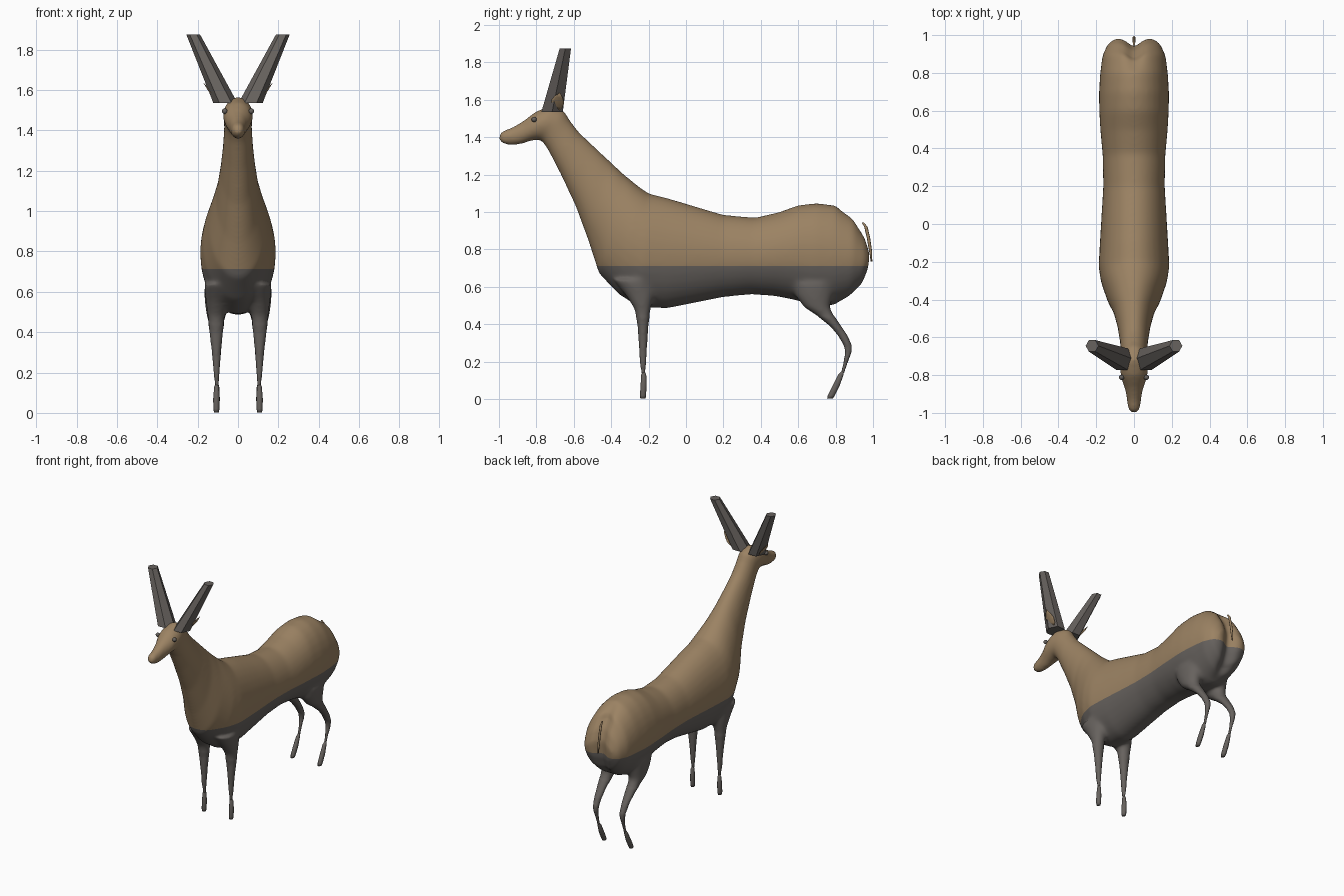
import bpy, bmesh, math
from mathutils import Vector

cube = bpy.data.objects.get("Cube")
if cube:
    bpy.data.objects.remove(cube)


def material(name, rgb):
    m = bpy.data.materials.new(name)
    m.use_nodes = True
    m.diffuse_color = (*rgb, 1)
    m.node_tree.nodes["Principled BSDF"].inputs["Base Color"].default_value = (*rgb, 1)
    return m


tan = material("tan coat", (0.33, 0.225, 0.125))
grey = material("dark grey", (0.135, 0.122, 0.112))


def loft(bm, rings):
    """Skin a list of point rings and cap both ends."""
    loops = [[bm.verts.new(p) for p in ring] for ring in rings]
    n = len(loops[0])
    for a, b in zip(loops, loops[1:]):
        for i in range(n):
            j = (i + 1) % n
            bm.faces.new((a[i], a[j], b[j], b[i]))
    bm.faces.new(loops[0])
    bm.faces.new(loops[-1][::-1])


def ellipse(centre, u, v, sides):
    step = math.tau / sides
    return [centre + u * math.cos(i * step) + v * math.sin(i * step) for i in range(sides)]


def column(bm, sections, side, sides):
    """Stack of level ellipses given as x, y, z, x radius, y radius."""
    loft(bm, [ellipse(Vector((side * x, y, z)), Vector((rx, 0, 0)), Vector((0, ry, 0)), sides)
              for x, y, z, rx, ry in sections])


def finish(bm, name, mats, smooth=True):
    bmesh.ops.recalc_face_normals(bm, faces=bm.faces[:])
    me = bpy.data.meshes.new(name)
    bm.to_mesh(me)
    bm.free()
    ob = bpy.data.objects.new(name, me)
    bpy.context.collection.objects.link(ob)
    for m in mats:
        me.materials.append(m)
    for p in me.polygons:
        p.use_smooth = smooth
    return ob


# Trunk, neck and head: top y, z, bottom y, z, half width
TRUNK = [
    (.985, .80, .975, .68, .105), (.96, .88, .945, .60, .14), (.90, .975, .88, .54, .168),
    (.80, 1.035, .78, .50, .18), (.70, 1.048, .68, .50, .186), (.60, 1.037, .58, .53, .184),
    (.50, 1.0, .48, .55, .178), (.37, .97, .35, .56, .166), (.20, .985, .20, .545, .163),
    (.05, 1.03, .05, .515, .172), (-.10, 1.075, -.10, .485, .181), (-.20, 1.10, -.25, .49, .188),
    (-.25, 1.135, -.36, .56, .175), (-.33, 1.20, -.465, .67, .142), (-.41, 1.275, -.52, .84, .108),
    (-.50, 1.36, -.59, 1.03, .087), (-.57, 1.425, -.67, 1.20, .075), (-.62, 1.49, -.74, 1.335, .069),
    (-.65, 1.54, -.775, 1.385, .071), (-.72, 1.568, -.80, 1.385, .075), (-.80, 1.54, -.83, 1.38, .07),
    (-.87, 1.488, -.88, 1.362, .048), (-.93, 1.453, -.93, 1.355, .038),
    (-.975, 1.437, -.98, 1.363, .034), (-.997, 1.425, -1.0, 1.385, .022)]
FORELEG = [(.10, -.28, .64, .07, .11), (.105, -.245, .55, .055, .075), (.108, -.232, .48, .044, .044),
           (.108, -.23, .40, .034, .03), (.107, -.23, .30, .023, .023), (.106, -.23, .20, .015, .018),
           (.105, -.228, .13, .009, .010)]
HINDLEG = [(.10, .68, .62, .07, .12), (.105, .685, .55, .06, .10), (.108, .70, .49, .05, .07),
           (.108, .752, .44, .04, .045), (.107, .80, .39, .032, .03), (.106, .838, .34, .026, .026),
           (.105, .866, .285, .021, .022), (.105, .868, .25, .017, .018), (.105, .852, .19, .011, .012),
           (.105, .834, .13, .009, .010)]

bm = bmesh.new()
rings = []
for ty, tz, by, bz, w in TRUNK:
    top, bottom = Vector((0, ty, tz)), Vector((0, by, bz))
    rings.append(ellipse((top + bottom) / 2, Vector((w, 0, 0)), (top - bottom) / 2, 32))
loft(bm, rings)
for side in (-1, 1):
    column(bm, FORELEG, side, 16)
    column(bm, HINDLEG, side, 16)
body = finish(bm, "body", [tan, grey])

# Fuse trunk and legs into one skin
mod = body.modifiers.new("fuse", "REMESH")
mod.mode = "VOXEL"
mod.voxel_size = 0.009
fused = bpy.data.meshes.new_from_object(body.evaluated_get(bpy.context.evaluated_depsgraph_get()))
body.modifiers.clear()

bm = bmesh.new()
bm.from_mesh(fused)
trunk = [v for v in bm.verts if v.co.z > 0.44]
for _ in range(14):
    bmesh.ops.smooth_vert(bm, verts=trunk, factor=0.5, use_axis_x=True, use_axis_y=True, use_axis_z=True)
bmesh.ops.smooth_vert(bm, verts=bm.verts[:], factor=0.5, use_axis_x=True, use_axis_y=True, use_axis_z=True)
# Groove down the middle of the rump
for v in bm.verts:
    if v.co.y > 0.8 and v.co.z > 0.45:
        depth = min(1, (v.co.y - 0.8) / 0.12)
        v.co.y -= 0.04 * depth * math.exp(-(v.co.x / 0.045) ** 2)
# Dark belly and legs below the flank line
LINE = 0.712
bmesh.ops.bisect_plane(bm, geom=bm.verts[:] + bm.edges[:] + bm.faces[:],
                       plane_co=(0, 0, LINE), plane_no=(0, 0, 1))
for f in bm.faces:
    f.material_index = 1 if f.calc_center_median().z < LINE else 0
    f.smooth = True
bm.to_mesh(body.data)
bm.free()

# Hooves, horns, ears and eyes on both sides
FORE_HOOF = [(.105, -.226, .145, .006, .007), (.106, -.226, .13, .012, .014), (.107, -.227, .07, .016, .017),
             (.107, -.230, .02, .015, .017), (.107, -.230, .003, .012, .015)]
HIND_HOOF = [(.105, .838, .15, .006, .007), (.105, .828, .13, .012, .015), (.106, .802, .07, .016, .020),
             (.107, .777, .02, .015, .020), (.107, .770, .003, .012, .016)]
HORN = [(.062, -.716, 1.535, .060, .066), (.222, -.645, 1.875, .034, .035)]
for side, label in ((1, "left"), (-1, "right")):
    for part, sections, sides in (("front_hoof", FORE_HOOF, 10), ("rear_hoof", HIND_HOOF, 10),
                                  ("horn", HORN, 6)):
        bm = bmesh.new()
        column(bm, sections, side, sides)
        finish(bm, f"{label}_{part}", [grey], smooth=part != "horn")

    bm = bmesh.new()
    base, tip = Vector((side * .105, -.695, 1.545)), Vector((side * .172, -.675, 1.637))
    across, thin = Vector((side * -.006, .034, -.008)), Vector((.004, 0, -.003 * side))
    loft(bm, [ellipse(base.lerp(tip, t), across * w, thin * w, 8)
              for t, w in ((0, .45), (.25, .9), (.5, 1), (.75, .65), (1, .08))])
    finish(bm, f"{label}_ear", [tan])

    bm = bmesh.new()
    bmesh.ops.create_uvsphere(bm, u_segments=12, v_segments=8, radius=0.014)
    bmesh.ops.translate(bm, verts=bm.verts[:], vec=(side * .066, -.812, 1.495))
    finish(bm, f"{label}_eye", [grey])

# Tail
bm = bmesh.new()
column(bm, [(0, .945, .945, .004, .006), (0, .962, .92, .007, .009), (0, .976, .86, .007, .009),
            (0, .987, .79, .008, .008), (0, .992, .735, .004, .004)], 1, 8)
finish(bm, "tail", [tan])
